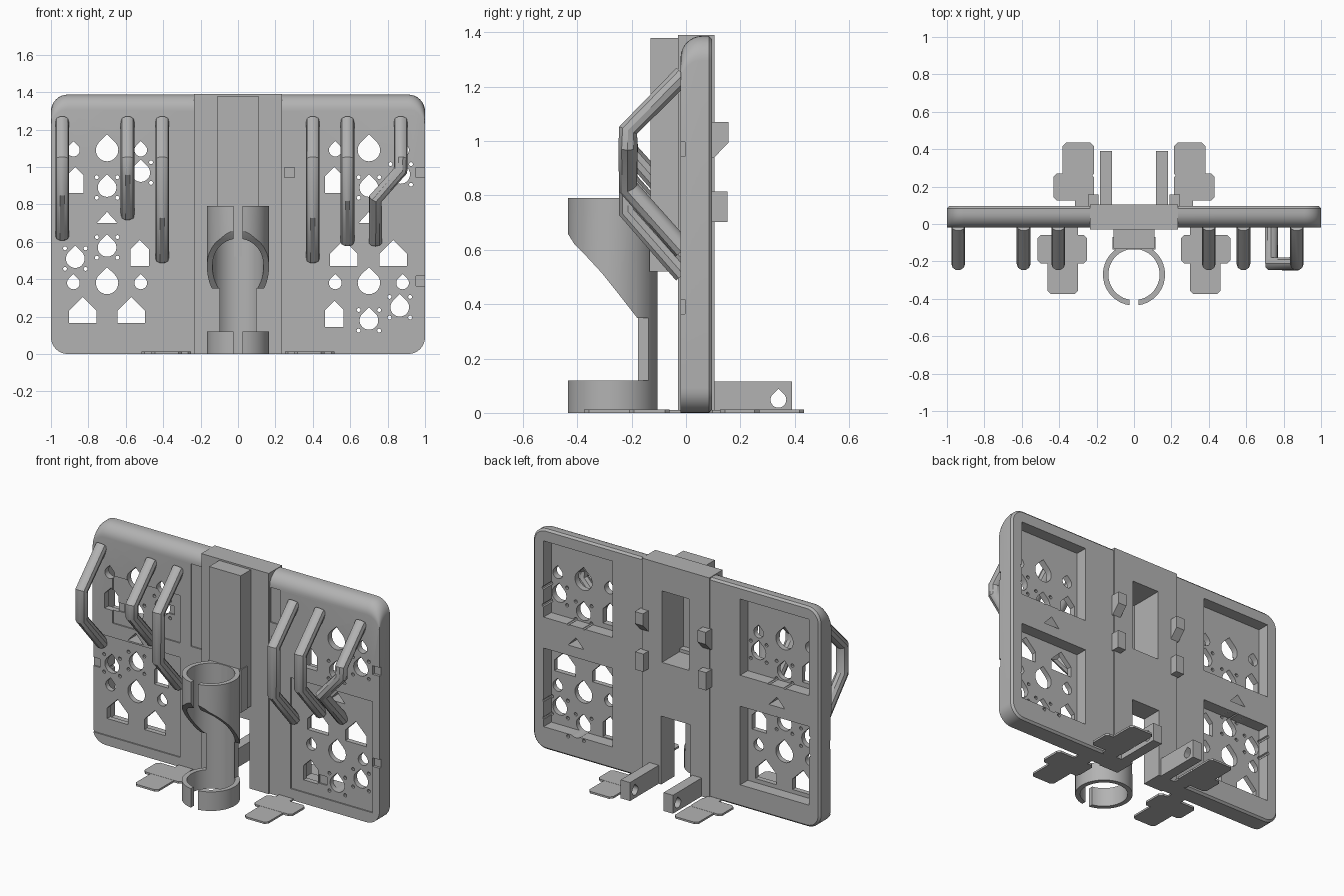
import bpy, bmesh, math
from mathutils import Vector

if "Cube" in bpy.data.objects:
    bpy.data.objects.remove(bpy.data.objects["Cube"])

grey = bpy.data.materials.new("light_grey")
grey.use_nodes = True
grey.diffuse_color = (0.45, 0.45, 0.45, 1)
grey.node_tree.nodes["Principled BSDF"].inputs["Base Color"].default_value = grey.diffuse_color


def finish(name, bm):
    bmesh.ops.recalc_face_normals(bm, faces=bm.faces)
    mesh = bpy.data.meshes.new(name)
    bm.to_mesh(mesh)
    bm.free()
    mesh.materials.append(grey)
    ob = bpy.data.objects.new(name, mesh)
    bpy.context.collection.objects.link(ob)
    return ob


def loft(bm, rings):
    rows = [[bm.verts.new(p) for p in ring] for ring in rings]
    n = len(rows[0])
    for a, b in zip(rows, rows[1:]):
        for i in range(n):
            j = (i + 1) % n
            bm.faces.new((a[i], a[j], b[j], b[i]))
    bm.faces.new(rows[0][::-1])
    bm.faces.new(rows[-1])


def prism(bm, pts, lo, hi, axis="y"):
    place = {"x": lambda u, v, t: (t, u, v), "y": lambda u, v, t: (u, t, v),
             "z": lambda u, v, t: (u, v, t)}[axis]
    loft(bm, [[place(u, v, t) for u, v in pts] for t in (lo, hi)])


def rect(u0, u1, v0, v1):
    return [(u0, v0), (u1, v0), (u1, v1), (u0, v1)]


def drop(x, z, r):
    arc = [math.radians(135 + 270 * i / 20) for i in range(21)]
    return [(x + r * math.cos(a), z + r * math.sin(a)) for a in arc] + [(x, z + r * 1.41)]


def house(x, z, w, h=0.14):
    return [(x - w, z), (x + w, z), (x + w, z + h - w), (x, z + h), (x - w, z + h - w)]


def solid(name, pts, lo, hi, axis="y"):
    bm = bmesh.new()
    prism(bm, pts, lo, hi, axis)
    return finish(name, bm)


def activate(ob):
    bpy.ops.object.select_all(action="DESELECT")
    ob.select_set(True)
    bpy.context.view_layer.objects.active = ob


def carve(ob, shapes):
    """Subtract prisms, each given as (profile, low, high, axis)."""
    bm = bmesh.new()
    for s in shapes:
        prism(bm, *s)
    cutter = finish("cutter", bm)
    cutter.hide_render = True
    mod = ob.modifiers.new("cut", "BOOLEAN")
    mod.operation, mod.solver, mod.object = "DIFFERENCE", "EXACT", cutter
    activate(ob)
    bpy.ops.object.modifier_apply(modifier="cut")
    bpy.data.objects.remove(cutter)


def smooth(ob, angle=30):
    activate(ob)
    bpy.ops.object.shade_smooth_by_angle(angle=math.radians(angle))


# Main panel: rounded outline with a filleted front top edge
def outline(y, top, inset):
    r, pts = 0.09, []
    for cx, cz, start in ((1 - r, top - r, 0), (r - 1, top - r, 90), (r - 1, r, 180), (1 - r, r, 270)):
        for i in range(9):
            a = math.radians(start + i * 90 / 8)
            pts.append((cx + (r - inset) * math.cos(a), y, cz + (r - inset) * math.sin(a)))
    return pts


R, FRONT, BACK, TOP = 0.08, -0.02, 0.096, 1.387
layers = []
for i in range(9):
    a = math.radians(i * 90 / 8)
    layers.append(outline(FRONT + R * (1 - math.cos(a)), TOP - R + R * math.sin(a), 0))
layers += [outline(BACK - 0.012, TOP, 0), outline(BACK, TOP, 0.012)]
bm = bmesh.new()
loft(bm, layers)
panel = finish("main_panel", bm)

# Rear pockets and shallow front recesses
pockets = [(rect(s - 0.24, s + 0.24, z0, z1), 0.02, 0.2, "y")
           for s in (-0.685, 0.685) for z0, z1 in ((0.14, 0.635), (0.83, 1.31))]
carve(panel, pockets)
recesses = [rect(-1.1, -0.39, 0.06, 0.69), rect(0.38, 0.95, 0.07, 0.77), rect(-0.86, -0.39, 0.78, 1.08),
            rect(-0.315, -0.24, 0.78, 1.3), rect(0.24, 0.31, 1.08, 1.3)]
carve(panel, [(p, -0.1, -0.012, "y") for p in recesses])

# Tool holes, with four pin holes around some of them
holes = [drop(s * 0.7, z, 0.06) for s in (-1, 1) for z in (0.38, 1.09)]
holes += [drop(s * x, z, 0.034) for s in (-1, 1) for x in (0.52, 0.88) for z in (0.38, 1.09)]
holes += [[(s * 0.7 - 0.055, 0.7), (s * 0.7 + 0.055, 0.7), (s * 0.7, 0.76)] for s in (-1, 1)]
holes += [house(-0.83, 0.165, 0.073), house(-0.57, 0.165, 0.073), house(-0.525, 0.47, 0.05),
          house(-0.87, 0.86, 0.045), house(0.565, 0.47, 0.073), house(0.83, 0.47, 0.073),
          house(0.515, 0.145, 0.05), house(0.515, 0.86, 0.05)]
for x, z in ((-0.7, 0.89), (-0.52, 0.97), (-0.7, 0.57), (-0.87, 0.51), (0.7, 0.89),
             (0.87, 0.96), (0.865, 0.25), (0.7, 0.18)):
    holes.append(drop(x, z, 0.05))
    for dx in (-0.055, 0.055):
        for dz in (-0.055, 0.055):
            holes.append([(x + dx + 0.011 * math.cos(k * math.pi / 4),
                           z + dz + 0.011 * math.sin(k * math.pi / 4)) for k in range(8)])
carve(panel, [(p, -0.2, 0.3, "y") for p in holes])

# Small latch recesses
latches = [(-0.98, 0.5), (-0.81, 0.89), (-0.46, 0.97), (0.275, 0.97), (0.98, 0.97), (0.98, 0.39), (0.6, 0.18)]
carve(panel, [(rect(x - 0.027, x + 0.027, z - 0.027, z + 0.027), -0.1, -0.004, "y") for x, z in latches])

# Centre block and hollow spine
block = solid("centre_block", rect(-0.235, 0.235, 0, 1.39), -0.03, 0.104)
spine = solid("spine", rect(-0.11, 0.11, 0.52, 1.38), -0.13, -0.02)
collar = solid("cup_collar", rect(-0.115, 0.115, 0.52, 0.79), -0.135, -0.07)
pocket = (rect(-0.095, 0.095, 0.77, 1.22), -0.11, 0.3, "y")
notch = (rect(-0.1, 0.1, -0.1, 0.43), -0.2, 0.3, "y")
carve(panel, [pocket, notch])
carve(block, [pocket, notch])
carve(spine, [pocket])
smooth(panel, 25)


# Split ring cup and base ring
def split_ring(name, z0, z1, outer=0.166, inner=0.137, cy=-0.27):
    pts = []
    for r in (outer, inner):
        gap = math.asin(0.025 / r)
        arc = [-math.pi / 2 + gap + (2 * math.pi - 2 * gap) * i / 48 for i in range(49)]
        ring = [(r * math.cos(a), cy + r * math.sin(a)) for a in arc]
        pts += ring if r == outer else ring[::-1]
    return solid(name, pts, z0, z1, "z")


base_ring = split_ring("base_ring", 0, 0.12)
cup = split_ring("cup", 0.11, 0.79)
scoop = [(-0.5, 0), (-0.18, 0), (-0.18, 0.35), (-0.25, 0.44), (-0.31, 0.515), (-0.37, 0.58),
         (-0.41, 0.62), (-0.435, 0.66), (-0.5, 0.7)]
carve(cup, [(scoop, -0.3, 0.3, "x")])
carve(cup, [(rect(s * 0.15 - 0.05, s * 0.15 + 0.05, -0.25, 0), 0, 0.35, "z") for s in (-1, 1)])
smooth(base_ring)
smooth(cup)


# Bent wire hooks on the front
def hook(name, path):
    cu = bpy.data.curves.new(name, "CURVE")
    cu.dimensions = "3D"
    cu.bevel_depth, cu.bevel_resolution, cu.use_fill_caps = 0.037, 3, True
    sp = cu.splines.new("POLY")
    sp.points.add(len(path) - 1)
    for p, co in zip(sp.points, path):
        p.co = (*co, 1)
    ob = bpy.data.objects.new(name, cu)
    bpy.context.collection.objects.link(ob)
    activate(ob)
    bpy.ops.object.convert(target="MESH")
    ob = bpy.context.object
    ob.data.materials.clear()
    ob.data.materials.append(grey)
    smooth(ob, 35)


OUT = -0.213
hooks = [("right_outer", -0.94, 0.63), ("right_middle", -0.59, 0.74), ("right_inner", -0.405, 0.51),
         ("left_inner", 0.4, 0.51), ("left_middle", 0.585, 0.6)]
for name, x, low in hooks:
    hook(name + "_hook", [(x, -0.01, 1.245), (x, OUT, 1.04), (x, OUT, low + 0.23), (x, -0.01, low)])
hook("left_outer_hook", [(0.87, -0.01, 1.245), (0.87, OUT, 1.04), (0.87, OUT, 0.98),
                         (0.735, OUT, 0.83), (0.735, -0.01, 0.6)])


# Feet, rear arms and rear clips on both sides
def foot(name, shapes):
    bm = bmesh.new()
    for x0, x1, y0, y1, top in shapes:
        c = 0.018
        pts = [(x0 + c, y0), (x1 - c, y0), (x1, y0 + c), (x1, y1 - c),
               (x1 - c, y1), (x0 + c, y1), (x0, y1 - c), (x0, y0 + c)]
        prism(bm, pts, 0, top, "z")
    return finish(name, bm)


for side, s in (("left", 1), ("right", -1)):
    def span(a, b):
        return sorted((s * a, s * b))
    foot(side + "_front_foot", [(*span(0.25, 0.517), -0.21, -0.06, 0.013),
                                (*span(0.3, 0.462), -0.375, -0.19, 0.012),
                                (*span(0.3, 0.4), -0.08, 0.0, 0.011)])
    foot(side + "_back_foot", [(*span(0.215, 0.43), 0.125, 0.27, 0.013),
                               (*span(0.215, 0.382), 0.25, 0.435, 0.012),
                               (*span(0.22, 0.315), 0.08, 0.15, 0.011)])
    arm = solid(side + "_back_arm", rect(0.09, 0.39, 0, 0.116), *span(0.117, 0.182), "x")
    carve(arm, [(drop(0.34, 0.048, 0.029), -1, 1, "x")])
    solid(side + "_upper_clip", [(0.09, 0.94), (0.104, 0.94), (0.157, 0.995), (0.157, 1.07), (0.09, 1.07)],
          *span(0.19, 0.247), "x")
    solid(side + "_lower_clip", rect(0.09, 0.153, 0.703, 0.815), *span(0.19, 0.247), "x")
